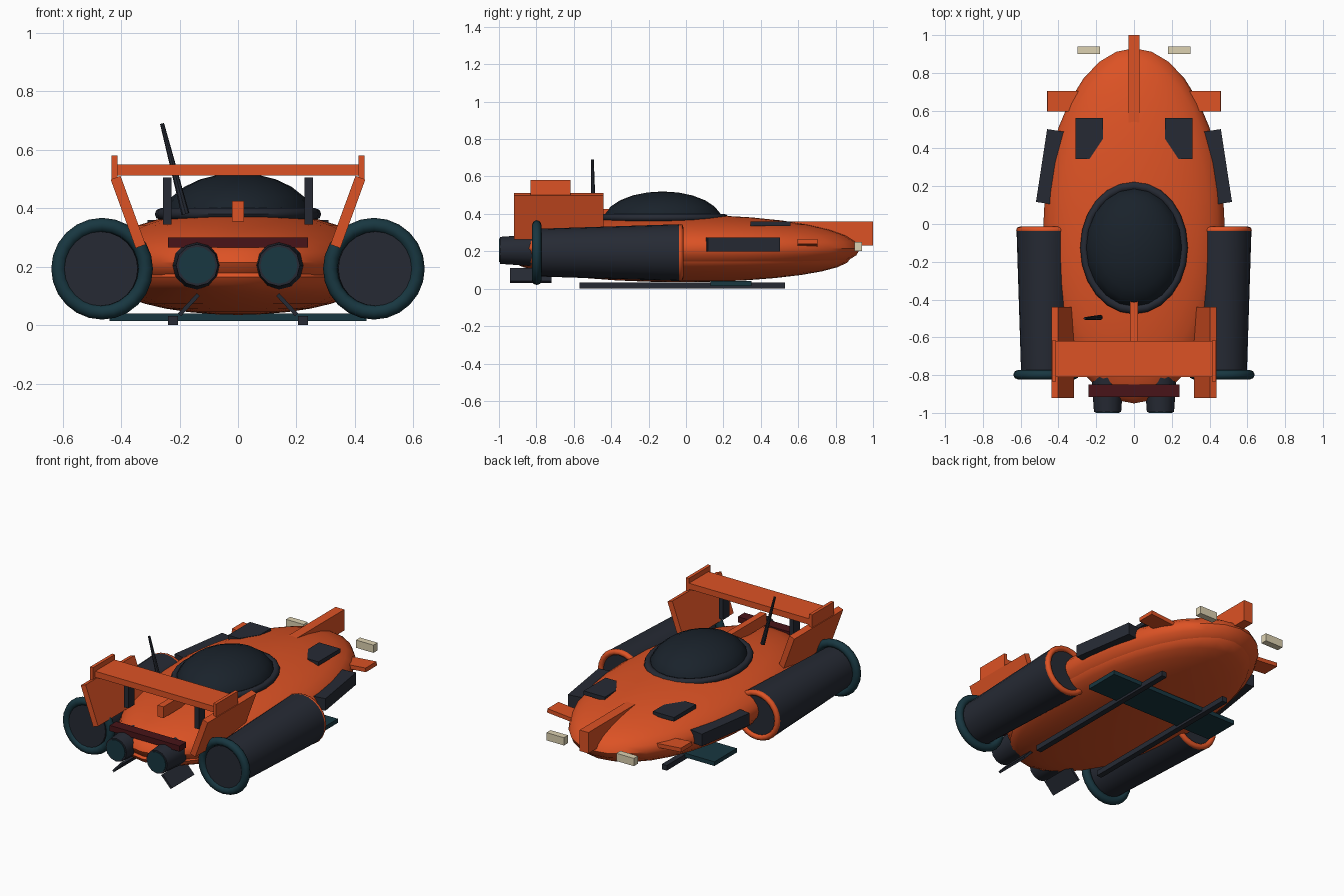
import bpy, bmesh
from math import radians, pi
from mathutils import Vector, Matrix

if "Cube" in bpy.data.objects:
    bpy.data.objects.remove(bpy.data.objects["Cube"])


def paint(name, rgb):
    m = bpy.data.materials.new(name)
    m.diffuse_color = (*rgb, 1)
    m.use_nodes = True
    m.node_tree.nodes["Principled BSDF"].inputs["Base Color"].default_value = m.diffuse_color
    return m


ORANGE = paint("orange", (0.72, 0.085, 0.018))
DARK = paint("charcoal", (0.019, 0.023, 0.034))
TEAL = paint("teal", (0.009, 0.038, 0.052))
GLASS = paint("glass", (0.010, 0.016, 0.024))
RED = paint("dark_red", (0.065, 0.007, 0.009))
CREAM = paint("cream", (0.72, 0.64, 0.44))


def finish(name, mat, smooth=None):
    o = bpy.context.object
    o.name = name
    o.data.materials.append(mat)
    bpy.ops.object.transform_apply(location=True, rotation=True, scale=True)
    if smooth:
        bpy.ops.object.shade_smooth_by_angle(angle=radians(smooth))
    return o


def box(name, loc, size, mat, rot=(0, 0, 0)):
    bpy.ops.mesh.primitive_cube_add(size=1, location=loc, rotation=[radians(a) for a in rot])
    bpy.context.object.scale = size
    return finish(name, mat)


def ball(name, loc, radii, mat, seg=32, rings=16):
    bpy.ops.mesh.primitive_uv_sphere_add(segments=seg, ring_count=rings, radius=1, location=loc)
    bpy.context.object.scale = radii
    return finish(name, mat, 40)


def cone(name, a, b, ra, rb, mat, sides=24):
    a, b = Vector(a), Vector(b)
    bpy.ops.mesh.primitive_cone_add(vertices=sides, radius1=ra, radius2=rb, depth=(b - a).length,
                                    location=(a + b) / 2)
    bpy.context.object.rotation_euler = (b - a).to_track_quat('Z', 'Y').to_euler()
    return finish(name, mat, 35)


def ring(name, loc, major, minor, mat, rot=(pi / 2, 0, 0), scale=(1, 1, 1), seg=24):
    bpy.ops.mesh.primitive_torus_add(major_radius=major, minor_radius=minor, major_segments=seg,
                                     minor_segments=8, location=loc, rotation=rot)
    bpy.context.object.scale = scale
    return finish(name, mat, 50)


def slab(name, outline, z0, z1, mat):
    bm = bmesh.new()
    f = bm.faces.new([bm.verts.new((x, y, z0)) for x, y in outline])
    up = bmesh.ops.extrude_face_region(bm, geom=[f])
    bmesh.ops.translate(bm, vec=(0, 0, z1 - z0),
                        verts=[v for v in up['geom'] if isinstance(v, bmesh.types.BMVert)])
    bmesh.ops.recalc_face_normals(bm, faces=bm.faces)
    me = bpy.data.meshes.new(name)
    bm.to_mesh(me)
    bm.free()
    o = bpy.data.objects.new(name, me)
    bpy.context.collection.objects.link(o)
    me.materials.append(mat)


# hull and belly
ball("hull", (0, -0.01, 0.215), (0.48, 0.94, 0.18), ORANGE)
ball("belly", (0, -0.03, 0.165), (0.45, 0.91, 0.13), ORANGE)

# canopy with its rim
ball("canopy", (0, -0.125, 0.36), (0.26, 0.32, 0.16), GLASS, 20, 12)
ring("canopy_rim", (0, -0.125, 0.38), 0.265, 0.02, DARK, (0, 0, 0), (1, 1.235, 1))

# spine, nose fin, rear wing and tail light
box("spine", (0, -0.58, 0.39), (0.04, 0.36, 0.07), ORANGE)
box("nose_fin", (0, 0.76, 0.295), (0.06, 0.48, 0.13), ORANGE)
box("rear_wing", (0, -0.715, 0.531), (0.84, 0.19, 0.037), ORANGE)
box("tail_bar", (0, -0.883, 0.283), (0.48, 0.065, 0.035), RED)

# landing plate under the belly
box("cross_plate", (0, 0.24, 0.027), (0.88, 0.22, 0.026), TEAL)

# whip antenna
cone("antenna", (-0.18, -0.495, 0.38), (-0.26, -0.5, 0.69), 0.014, 0.007, DARK, 8)

for side, s in (("left", -1), ("right", 1)):
    # side engine pods
    cone(f"{side}_pod", (s * 0.47, -0.81, 0.193), (s * 0.47, -0.03, 0.193), 0.127, 0.152, DARK)
    ring(f"{side}_pod_rear_ring", (s * 0.465, -0.798, 0.193), 0.149, 0.025, TEAL)
    ring(f"{side}_pod_front_ring", (s * 0.47, -0.032, 0.193), 0.136, 0.018, ORANGE)

    # rear exhausts
    cone(f"{side}_exhaust", (s * 0.14, -0.995, 0.205), (s * 0.14, -0.74, 0.205), 0.072, 0.09, DARK, 12)
    cone(f"{side}_exhaust_core", (s * 0.14, -1.0, 0.205), (s * 0.14, -0.96, 0.205), 0.063, 0.063, TEAL, 16)
    box(f"{side}_exhaust_flap", (s * 0.168, -0.83, 0.07), (0.014, 0.22, 0.095), DARK, (0, s * -43, 0))

    # tail fins, wing end plates and struts
    box(f"{side}_tail_fin", (s * 0.376, -0.68, 0.387), (0.036, 0.48, 0.25), ORANGE, (0, s * 20, 0))
    box(f"{side}_wing_end", (s * 0.423, -0.725, 0.54), (0.02, 0.215, 0.08), ORANGE)
    box(f"{side}_wing_strut", (s * 0.242, -0.72, 0.425), (0.028, 0.06, 0.16), DARK)

    # flank intakes, canards and headlights
    box(f"{side}_flank_intake", (s * 0.44, 0.302, 0.237), (0.10, 0.39, 0.075), DARK, (0, 0, s * 8.7))
    box(f"{side}_canard", (s * 0.37, 0.65, 0.245), (0.18, 0.108, 0.025), ORANGE, (0, s * -5, 0))
    box(f"{side}_headlight", (s * 0.24, 0.92, 0.225), (0.12, 0.04, 0.048), CREAM)

    # bonnet vents
    slab(f"{side}_bonnet_vent", [(s * x, y) for x, y in
         ((0.165, 0.56), (0.31, 0.56), (0.31, 0.345), (0.235, 0.345), (0.165, 0.45))],
         0.335, 0.36, DARK)

    # landing skids
    box(f"{side}_skid", (s * 0.222, -0.02, 0.016), (0.034, 1.10, 0.032), DARK)
